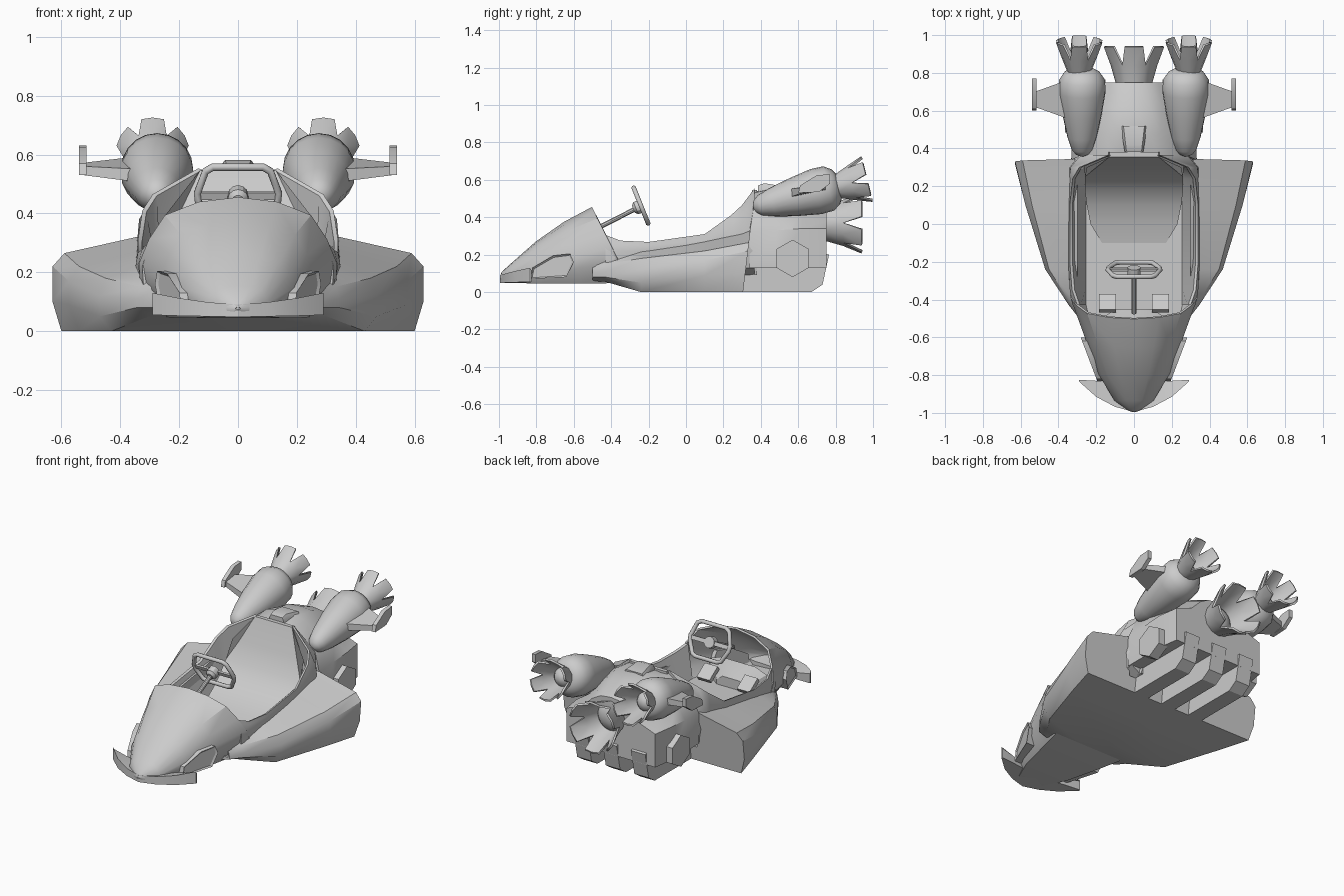
import bpy, bmesh
from math import sin, cos, pi, radians
from mathutils import Matrix, Vector

cube = bpy.data.objects.get("Cube")
if cube:
    bpy.data.objects.remove(cube, do_unlink=True)

grey = bpy.data.materials.new("plain_grey")
grey.use_nodes = True
GREY = (0.6, 0.6, 0.6, 1)
grey.diffuse_color = GREY
grey.node_tree.nodes["Principled BSDF"].inputs["Base Color"].default_value = GREY


def finish(name, bm, mirror=False, thick=0, angle=30):
    bmesh.ops.remove_doubles(bm, verts=bm.verts, dist=0.0005)
    bmesh.ops.recalc_face_normals(bm, faces=bm.faces)
    for e in bm.edges:
        if e.is_boundary:
            e.smooth = False
    me = bpy.data.meshes.new(name)
    bm.to_mesh(me)
    bm.free()
    me.materials.append(grey)
    ob = bpy.data.objects.new(name, me)
    bpy.context.collection.objects.link(ob)
    if thick:
        mod = ob.modifiers.new("thickness", 'SOLIDIFY')
        mod.thickness, mod.offset = thick, 0
    if mirror:
        ob.modifiers.new("mirror", 'MIRROR')
    bpy.ops.object.select_all(action='DESELECT')
    ob.select_set(True)
    bpy.context.view_layer.objects.active = ob
    bpy.ops.object.shade_smooth_by_angle(angle=radians(angle))
    return ob


def loft(name, rings, caps=True, **kw):
    """Skin a run of closed rings that have equal point counts."""
    bm = bmesh.new()
    rows = [[bm.verts.new(p) for p in ring] for ring in rings]
    n = len(rows[0])
    for a, b in zip(rows, rows[1:]):
        for i in range(n):
            j = (i + 1) % n
            bm.faces.new((a[i], a[j], b[j], b[i]))
    if caps:
        bm.faces.new(rows[0])
        bm.faces.new(rows[-1])
    return finish(name, bm, **kw)


def both(half):
    """Complete a half ring across the centre plane."""
    return half + [(-x, y, z) for x, y, z in reversed(half) if x > 0.0001]


def prism(name, outline, x0, x1, **kw):
    return loft(name, [[(x, y, z) for y, z in outline] for x in (x0, x1)], **kw)


def box(name, size, matrix, **kw):
    bm = bmesh.new()
    bmesh.ops.create_cube(bm, size=1, matrix=matrix @ Matrix.Diagonal((*size, 1)))
    return finish(name, bm, **kw)


def place(loc, tilt):
    return Matrix.Translation(loc) @ Matrix.Rotation(radians(tilt), 4, 'X')


def lathe(name, profile, matrix, segs=20, **kw):
    """Turn (distance, radius) pairs about the local y axis."""
    return loft(name, [[matrix @ Vector((r * cos(2 * pi * i / segs), d, r * sin(2 * pi * i / segs)))
                        for i in range(segs)] for d, r in profile], **kw)


# Nose and hood: fractional cross-section, with the rear opening raked back
SECTION = [(.8, 0), (1, .25), (1, .45), (.9, .65), (.74, .85), (.4, .96), (0, 1)]
hood = []
for y, w, zb, zt, rake in [(-.99, .006, .075, .08, 0), (-.98, .035, .06, .105, 0),
                           (-.93, .1, .055, .15, 0), (-.8, .185, .05, .265, .1),
                           (-.65, .255, .05, .37, .3), (-.5, .33, .055, .45, .5)]:
    hood.append(both([(fx * w, y + rake * (1 - fz) * (zt - zb), zb + fz * (zt - zb))
                      for fx, fz in SECTION]))
loft("nose_hood", hood, caps=False, thick=.012, angle=35)

# Cockpit walls, closing in towards the top of the seat
walls = []
for y, rx, rz, mx in [(-.43, .3, .305, .325), (-.35, .328, .275, .34), (-.2, .34, .268, .348),
                      (.1, .34, .31, .35), (.24, .325, .41, .35), (.3, .29, .465, .345),
                      (.365, .135, .553, .328)]:
    bulge = max(0, rz - .42) * .6
    walls.append([(.32, y, .13), (mx, y, .22),
                  (rx + (mx - rx) * .35 + bulge, y, rz + (.22 - rz) * .35), (rx, y, rz),
                  (rx - .014, y, rz - .005), (.255, y, .09)])
loft("cockpit_wall", walls, mirror=True, angle=35)

# Seat scooped out of the rear of the cockpit: (half width, y, z)
seat = [(.17, -.1, .092), (.23, 0, .115), (.25, .1, .15), (.26, .18, .2), (.26, .25, .28),
        (.25, .3, .39), (.13, .355, .545), (.13, .38, .545), (.265, .38, .092)]
loft("seat", [[(s * w, y, z) for w, y, z in seat] for s in (-1, 1)], angle=40)

# Side pods joined by the flat underside
pods = []
for y, lean, zb, xb, zl, xo, zo, xs, zs, zi in [
        (-.5, 0, .06, .22, .08, .29, .1, .28, .14, .15), (-.43, 0, .055, .29, .08, .345, .11, .33, .15, .175),
        (-.24, 0, 0, .43, .05, .47, .12, .45, .18, .23), (.1, 0, 0, .54, .09, .575, .17, .54, .22, .28),
        (.305, .12, 0, .6, .1, .63, .22, .59, .265, .33)]:
    inner = min(.3, xs)
    ring = [(0, zb), (xb, zb), (xo, zl), (xo, zo), (xs, zs), (inner, zi), (inner, .09), (0, .09)]
    pods.append(both([(x, y + lean * z, z) for x, z in ring]))
loft("side_pods", pods, angle=30)

# Rear body with engine hump
rear = []
for y, w, zw, xs, zs, xt, zt, zc in [
        (.34, .33, .32, .285, .44, .135, .53, .535), (.48, .33, .33, .27, .43, .14, .54, .565),
        (.62, .33, .34, .24, .4, .15, .5, .545), (.75, .31, .34, .2, .38, .13, .45, .49)]:
    rear.append(both([(0, y, .13), (w, y, .13), (w, y, zw), (xs, y, zs), (xt, y, zt),
                      (xt * .55, y, zc - .008), (0, y, zc)]))
loft("rear_body", [[(x, max(y, .36) if z > .35 else y, z) for x, y, z in r] for r in rear], angle=35)

# Intake scoop behind the seat
loft("rear_scoop", [both([(w, y, .5), (w, y, z - .02), (w * .8, y, z)])
                    for y, w, z in [(.385, .05, .57), (.42, .055, .582), (.52, .07, .565)]])

# Underside ribs curling up at the back
RIB = [(.3, 0), (.67, 0), (.73, .04), (.765, .2), (.7, .22), (.32, .15)]
for label, x in (("left", .2), ("middle", 0), ("right", -.2)):
    prism(label + "_rib", RIB, x - .05, x + .05)

# Hexagonal side caps
hexagon = [(.57 + .1 * sin(i * pi / 3), .18 + .1 * cos(i * pi / 3)) for i in range(6)]
prism("side_cap", hexagon, .3, .365, mirror=True)

# Front lip
lip = []
for x, yf, yb, z0, z1 in [(.29, -.835, -.825, .055, .13), (.2, -.915, -.83, .052, .112),
                          (.1, -.968, -.84, .05, .098), (0, -.995, -.85, .048, .09)]:
    lip.append([(x, yf, z0), (x, yf, z1), (x, yb, z1 - .015), (x, yb, z0)])
loft("front_lip", lip + [[(-x, y, z) for x, y, z in r] for r in lip[-2::-1]])

# Nose side intakes with an inset rim
bm = bmesh.new()
PANEL = [(-.83, .07), (-.82, .13), (-.71, .195), (-.62, .205), (-.6, .16), (-.64, .08)]
face = bm.faces.new([bm.verts.new((.195 + .38 * (y + .83), y, z)) for y, z in PANEL])
back = bmesh.ops.extrude_face_region(bm, geom=[face])["geom"]
bmesh.ops.translate(bm, verts=[g for g in back if isinstance(g, bmesh.types.BMVert)], vec=(-.06, 0, 0))
bmesh.ops.recalc_face_normals(bm, faces=bm.faces)
outer = max(bm.faces, key=lambda f: f.calc_center_median().x + f.calc_area() * 10 + f.normal.x)
bmesh.ops.inset_region(bm, faces=[outer], thickness=.01)
bmesh.ops.translate(bm, verts=outer.verts, vec=(-.008, 0, 0))
finish("nose_intake", bm, mirror=True)


def nozzle(name, matrix, r0, r1, r2, length, petals=6, mirror=False):
    """Flared cup whose rim splits into tapering petals."""
    bm = bmesh.new()

    def point(angle, d, r):
        return bm.verts.new(matrix @ Vector((r * cos(angle), d, r * sin(angle))))
    step = 2 * pi / petals
    mid = length * .5
    for k in range(petals):
        a = k * step + pi / 2
        for s in (-1, 1):
            edge, tip = a + s * step / 2, a + s * step * .3
            base = [point(a, 0, r0), point(edge, 0, r0)]
            rim = [point(a, mid, r1), point(edge, mid, r1)]
            end = [point(a, length, r2), point(tip, length, r2)]
            bm.faces.new((base[0], base[1], rim[1], rim[0]))
            bm.faces.new((rim[0], rim[1], end[1], end[0]))
    finish(name, bm, mirror=mirror, thick=.012)
    lathe(name + "_core", [(-.02, r0), (.01, r0), (.03, r0 * .75), (.045, r0 * .3)], matrix,
          mirror=mirror, angle=50)


# Side boosters, winglets and nozzles
lathe("side_booster", [(-.005, .012), (.005, .034), (.03, .055), (.1, .078), (.22, .104), (.34, .124),
                       (.41, .122), (.45, .095), (.47, .06)],
      place((.275, .365, .455), 14), mirror=True, angle=45)
nozzle("side_nozzle", place((.29, .81, .565), 14), .058, .09, .12, .163, mirror=True)
nozzle("centre_nozzle", place((0, .745, .37), 0), .09, .118, .158, .195)
loft("winglet", [[(x, y0, z), (x, y1, z + t), (x, y1, z + t + h), (x, y0, z + h)]
                 for x, y0, y1, z, t, h in [(.33, .55, .77, .505, .045, .045),
                                            (.525, .62, .7, .53, .012, .03)]], mirror=True)
prism("winglet_plate", [(.6, .53), (.71, .535), (.77, .58), (.77, .63), (.7, .625), (.61, .57)],
      .515, .54, mirror=True)

# Steering wheel, hub, spokes and column
wheel = place((0, -.24, .46), 22)
rim = bpy.data.curves.new("steering_wheel", 'CURVE')
rim.dimensions = '3D'
rim.bevel_depth, rim.bevel_resolution = .013, 2
outline = [(.085, .105), (.11, .09), (.138, .01), (.135, -.02), (.1, -.09), (.075, -.1)]
outline += [(-u, v) for u, v in reversed(outline)]
spline = rim.splines.new('POLY')
spline.points.add(len(outline) - 1)
spline.use_cyclic_u = True
for p, (u, v) in zip(spline.points, outline):
    p.co = (*(wheel @ Vector((u, 0, v))), 1)
rim.materials.append(grey)
bpy.context.collection.objects.link(bpy.data.objects.new("steering_wheel", rim))
lathe("wheel_hub", [(-.045, .02), (-.03, .035), (.01, .035)], wheel, segs=12)
box("wheel_spokes", (.26, .012, .025), wheel)
lathe("steering_column", [(-.25, .013), (0, .013)], place((0, -.25, .455), 27), segs=10)

# Pedals and dash footing
box("pedal", (.09, .1, .03), place((.14, -.42, .16), -35), mirror=True)
loft("foot_block", [both([(w, y, .08), (w, y, z), (w * .6, y, z + .03)])
                    for y, w, z in [(-.52, .2, .2), (-.45, .1, .12)]])
